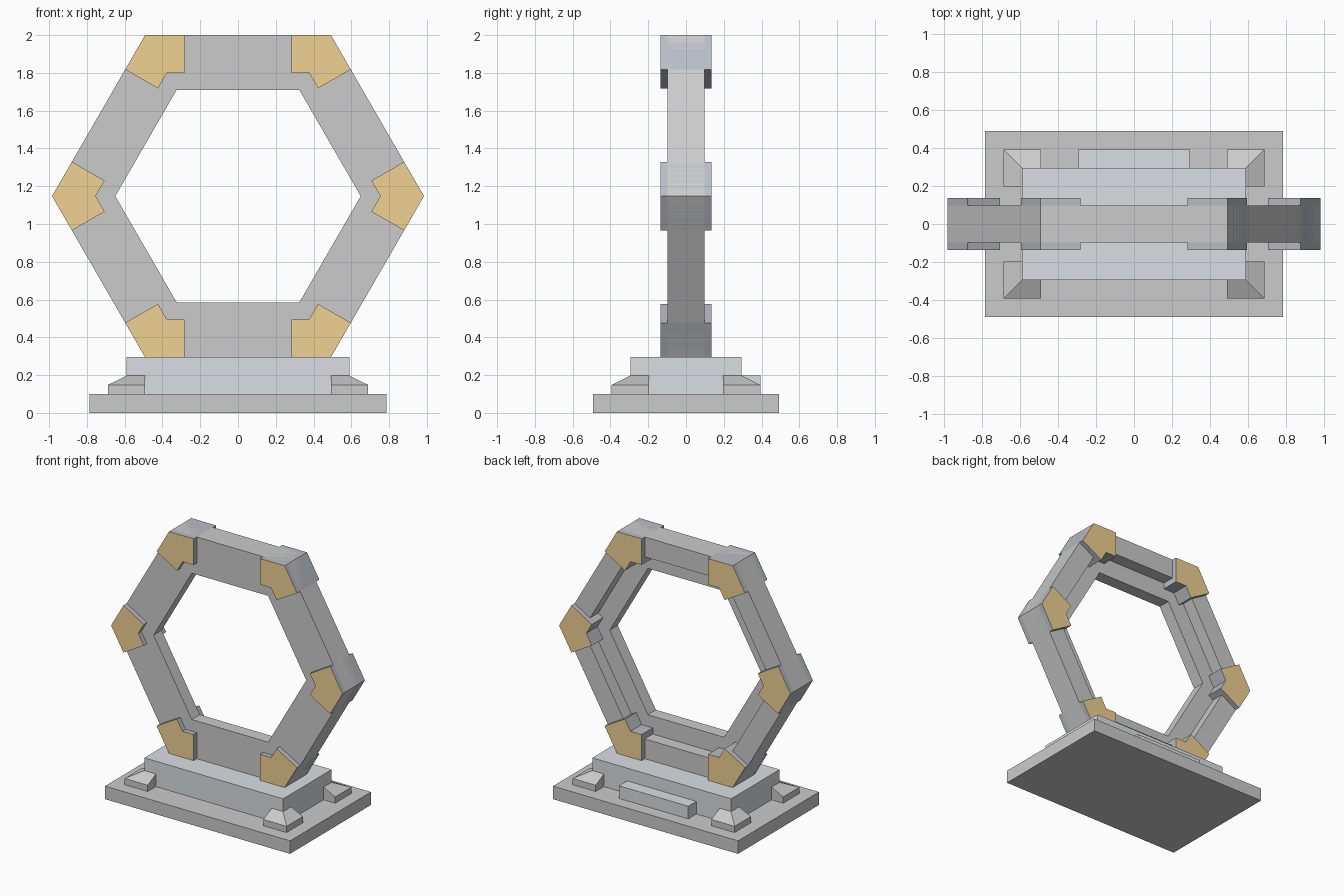
import bpy, bmesh, math
from mathutils import Matrix

if "Cube" in bpy.data.objects:
    bpy.data.objects.remove(bpy.data.objects["Cube"])

CENTRE_Z = 1.1475
APOTHEM = 0.8525
C30 = math.cos(math.pi / 6)


def material(name, rgb):
    m = bpy.data.materials.new(name)
    m.diffuse_color = (*rgb, 1)
    m.use_nodes = True
    m.node_tree.nodes["Principled BSDF"].inputs["Base Color"].default_value = m.diffuse_color
    return m


GOLD = material("gold", (0.87, 0.64, 0.29))
DARK = material("dark_metal", (0.48, 0.51, 0.56))
BLUE_GREY = material("blue_grey", (0.70, 0.73, 0.77))


def finish(name, bm, mats=()):
    bmesh.ops.recalc_face_normals(bm, faces=bm.faces[:])
    me = bpy.data.meshes.new(name)
    bm.to_mesh(me)
    bm.free()
    for m in mats:
        me.materials.append(m)
    ob = bpy.data.objects.new(name, me)
    bpy.context.collection.objects.link(ob)
    return ob


def box(name, x, y, z, mats=()):
    bm = bmesh.new()
    bmesh.ops.create_cube(bm, size=1)
    for v in bm.verts:
        for i, (lo, hi) in enumerate((x, y, z)):
            v.co[i] = hi if v.co[i] > 0 else lo
    return finish(name, bm, mats)


# Stepped base
box("base_plate", (-0.787, 0.787), (-0.492, 0.492), (0, 0.1))
box("base_block", (-0.59, 0.59), (-0.295, 0.295), (0.1, 0.295), [BLUE_GREY])
box("rear_step", (-0.295, 0.295), (0.29, 0.394), (0.1, 0.197), [BLUE_GREY])

# Corner feet with bevelled outer sides, mirrored to four corners
bm = bmesh.new()
for z, x1, y1 in ((0.1, 0.689, 0.394), (0.148, 0.689, 0.394), (0.197, 0.59, 0.295)):
    for x, y in ((0.492, 0.197), (x1, 0.197), (x1, y1), (0.492, y1)):
        bm.verts.new((x, y, z))
bmesh.ops.convex_hull(bm, input=bm.verts[:])
bmesh.ops.dissolve_limit(bm, angle_limit=0.01, verts=bm.verts[:], edges=bm.edges[:])
feet = finish("corner_feet", bm)
mirror = feet.modifiers.new("mirror", 'MIRROR')
mirror.use_axis = (True, True, False)

# Hexagonal ring: L-shaped section (apothem, y) swept round six corners
section = [(APOTHEM, -0.098), (APOTHEM, 0.098), (0.70, 0.098),
           (0.70, 0.0), (0.5625, 0.0), (0.5625, -0.098)]
bm = bmesh.new()
loops = []
for i in range(6):
    a = i * math.pi / 3
    loops.append([bm.verts.new((r / C30 * math.cos(a), y, CENTRE_Z + r / C30 * math.sin(a)))
                  for r, y in section])
for i in range(6):
    p, q = loops[i], loops[(i + 1) % 6]
    for j in range(6):
        k = (j + 1) % 6
        bm.faces.new((p[j], p[k], q[k], q[j]))
finish("hexagon_ring", bm)

# Corner brackets: chevron profile extruded through the ring
ARM, THICK = 0.21, 0.2
R = APOTHEM / C30
ox, oz = R - ARM * 0.5, ARM * C30
ix, iz = ox - THICK * C30, oz - THICK * 0.5
profile = [(R, 0), (ox, oz), (ix, iz), ((APOTHEM - THICK) / C30, 0), (ix, -iz), (ox, -oz)]
for i in range(6):
    bm = bmesh.new()
    face = bm.faces.new([bm.verts.new((x, -0.136, z)) for x, z in profile])
    ext = bmesh.ops.extrude_face_region(bm, geom=[face], use_keep_orig=True)
    moved = [g for g in ext["geom"] if isinstance(g, bmesh.types.BMVert)]
    bmesh.ops.translate(bm, verts=moved, vec=(0, 0.272, 0))
    bmesh.ops.recalc_face_normals(bm, faces=bm.faces[:])
    for f in bm.faces:
        f.material_index = 0 if abs(f.normal.y) > 0.9 else 1
    bm.transform(Matrix.Translation((0, 0, CENTRE_Z)) @ Matrix.Rotation(i * math.pi / 3, 4, 'Y'))
    finish(f"corner_bracket_{i + 1}", bm, [GOLD, DARK])
